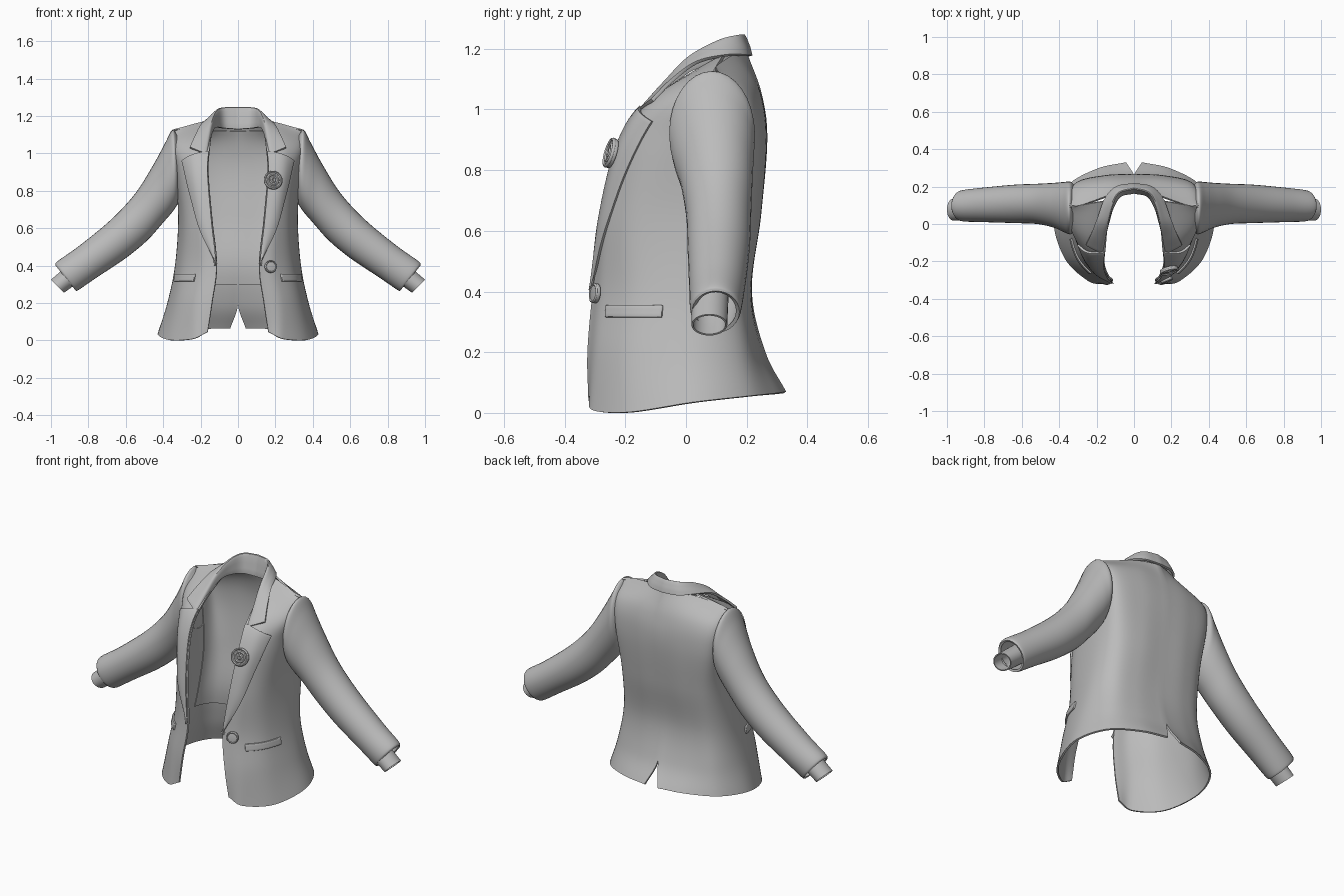
import bpy, math
from mathutils import Vector

cube = bpy.data.objects.get("Cube")
if cube:
    bpy.data.objects.remove(cube, do_unlink=True)

GREY = (0.5, 0.5, 0.5, 1.0)
cloth = bpy.data.materials.new("grey cloth")
cloth.use_nodes = True
cloth.diffuse_color = GREY
cloth.node_tree.nodes["Principled BSDF"].inputs["Base Color"].default_value = GREY


def spline(points, t):
    """Smooth curve through points, one unit of t per point."""
    last = len(points) - 1
    t = max(0.0, min(last, t))
    i = min(int(t), last - 1)
    f = t - i
    b, c = Vector(points[i]), Vector(points[i + 1])
    a = Vector(points[i - 1]) if i > 0 else 2 * b - c
    d = Vector(points[i + 2]) if i + 2 <= last else 2 * c - b
    return 0.5 * (2 * b + (c - a) * f + (2 * a - 5 * b + 4 * c - d) * f * f
                  + (3 * b - a - 3 * c + d) * f ** 3)


def finish(obj):
    """Apply the modifiers, smooth the shading and colour the part."""
    bpy.ops.object.select_all(action="DESELECT")
    obj.select_set(True)
    bpy.context.view_layer.objects.active = obj
    for mod in list(obj.modifiers):
        bpy.ops.object.modifier_apply(modifier=mod.name)
    bpy.ops.object.shade_smooth_by_angle(angle=math.radians(45))
    obj.data.materials.clear()
    obj.data.materials.append(cloth)


def sheet(name, func, nu, nv, thick, wrap=False, round_edge=0):
    """Grid of func(s, t), with s and t from 0 to 1, thickened and mirrored."""
    cols = nu if wrap else nu + 1
    verts = [func(i / nu, j / nv) for j in range(nv + 1) for i in range(cols)]
    faces = []
    for j in range(nv):
        for i in range(nu):
            k = (i + 1) % cols
            faces.append((j * cols + i, j * cols + k, (j + 1) * cols + k, (j + 1) * cols + i))
    mesh = bpy.data.meshes.new(name)
    mesh.from_pydata(verts, [], faces)
    obj = bpy.data.objects.new(name, mesh)
    bpy.context.collection.objects.link(obj)
    obj.modifiers.new("mirror", "MIRROR").merge_threshold = 0.002
    solid = obj.modifiers.new("thickness", "SOLIDIFY")
    solid.thickness, solid.offset = thick, -1
    if round_edge:
        bevel = obj.modifiers.new("rounding", "BEVEL")
        bevel.width, bevel.segments, bevel.angle_limit = round_edge, 2, math.radians(50)
    finish(obj)


# Body columns, hem to shoulder, from the front edge round to the back seam
COLUMNS = [
    [(.163, -.322, .045), (.14, -.325, .2), (.115, -.308, .4), (.14, -.28, .65),
     (.16, -.215, .9), (.15, -.11, 1.04), (.13, .125, 1.185)],
    [(.245, -.305, .008), (.24, -.285, .2), (.207, -.268, .4), (.22, -.245, .65),
     (.25, -.18, .9), (.25, -.08, 1.05), (.21, .113, 1.165)],
    [(.37, -.185, .003), (.335, -.17, .2), (.3, -.155, .4), (.29, -.14, .65),
     (.318, -.07, .9), (.335, -.015, 1.04), (.29, .1, 1.143)],
    [(.43, .02, .035), (.378, .03, .2), (.337, .05, .4), (.32, .08, .65),
     (.335, .09, .9), (.343, .09, 1.05), (.349, .1, 1.127)],
    [(.36, .2, .055), (.32, .18, .2), (.285, .17, .4), (.28, .2, .65),
     (.312, .218, .9), (.325, .188, 1.05), (.29, .1, 1.143)],
    [(.2, .295, .065), (.18, .24, .2), (.16, .21, .4), (.15, .243, .65),
     (.16, .26, .9), (.16, .236, 1.06), (.12, .16, 1.182)],
    [(.043, .33, .07), (0, .262, .2), (0, .217, .4), (0, .247, .65),
     (0, .268, .9), (0, .25, 1.05), (0, .203, 1.182)],
]


def body(u, v):
    p = spline([spline(c, v) for c in COLUMNS], u)
    p.x = max(p.x, 0)
    return p


def over(u, v, lift):
    """Point held off the body surface along its normal."""
    e = 0.02
    du = body(u + e, v) - body(u - e, v)
    dv = body(u, v + e) - body(u, v - e)
    return body(u, v) + du.cross(dv).normalized() * lift


sheet("jacket_body", lambda s, t: body(6 * s, 6 * t), 42, 42, 0.01)


# Lining inside the back
def lining(s, t):
    p = over(3.2 + 2.8 * s, 1.55 + 4.0 * t, -0.014)
    if s == 1:
        p.x = 0
    return p


sheet("back_lining", lining, 20, 24, 0.004)

# Lapels: width in body columns, widening up to the notch
LAPEL = [(0.03, 2.05), (0.85, 2.8), (1.25, 3.55), (1.5, 4.35)]


def lapel(s, t):
    outer = spline([(w, v, 0) for w, v in LAPEL], 3 * t)
    inner_v = 2.0 + 2.75 * t
    return over(outer.x * s, inner_v + (outer.y - inner_v) * s, 0.009 + 0.006 * math.sin(math.pi * s))


sheet("lapel", lapel, 14, 32, 0.012, round_edge=0.003)

# Collar stations, notch to back centre: outer edge, fold, inner edge
OUTER = [(.257, -.115, 1.035), (.228, -.05, 1.1), (.195, .035, 1.16),
         (.155, .14, 1.182), (.095, .202, 1.18), (0, .219, 1.178)]
FOLD = [(.175, -.155, 1.002), (.158, -.075, 1.09), (.14, .005, 1.172),
        (.115, .1, 1.226), (.078, .165, 1.243), (0, .187, 1.245)]
INNER = [(.16, -.135, 1.0), (.148, -.06, 1.07), (.128, .02, 1.13),
         (.108, .085, 1.14), (.07, .145, 1.135), (0, .162, 1.13)]


def collar(s, t):
    o, f, i = (spline(line, 5 * s) for line in (OUTER, FOLD, INNER))
    bulge = (o + f) / 2 + Vector((o.x - i.x, o.y - i.y, 0.03)) * 0.1
    p = spline([o, bulge, f, i], 3 * t)
    if s == 1:
        p.x = 0
    return p


sheet("collar", collar, 30, 12, 0.012, round_edge=0.004)


# Tubes: each ring has a top x, top z, bottom x, bottom z, near y and far y
def tube(rings):
    def func(s, t):
        pos = (len(rings) - 1) * t
        a = spline([(r[0], 0, r[1]) for r in rings], pos)
        b = spline([(r[2], 0, r[3]) for r in rings], pos)
        y = spline([(r[4], r[5], 0) for r in rings], pos)
        ang = 2 * math.pi * s
        p = (a + b) / 2 + (a - b) / 2 * math.cos(ang)
        p.y = (y.x + y.y) / 2 - (y.y - y.x) / 2 * math.sin(ang)
        return p
    return func


SLEEVE = [
    (.325, 1.1, .312, .77, -.035, .205), (.352, 1.125, .326, .725, -.055, .226),
    (.39, 1.055, .352, .685, -.045, .225), (.455, .935, .4, .63, -.02, .22),
    (.55, .785, .485, .535, 0, .215), (.68, .645, .6, .44, .005, .21),
    (.85, .505, .75, .34, .01, .195), (.963, .425, .845, .275, .013, .183),
    (.977, .402, .866, .264, .02, .176),
]
CUFF = [(.89, .42, .82, .34, .018, .14), (.945, .372, .875, .295, .018, .138),
        (1.0, .325, .93, .255, .018, .136)]
sheet("sleeve", tube(SLEEVE), 32, 48, 0.012, wrap=True)
sheet("shirt_cuff", tube(CUFF), 28, 6, 0.006, wrap=True)

# Pocket welts
sheet("pocket_welt", lambda s, t: over(1.15 + 1.27 * s, 1.59 + 0.2 * t, 0.009),
      16, 3, 0.014, round_edge=0.004)


# Buttons on the left front, facing along the body normal
def button(name, u, v, lift, radius, rings):
    spot = over(u, v, lift)
    out = (spot - body(u, v)).normalized()
    turn = out.to_track_quat("Z", "Y").to_euler()
    bpy.ops.mesh.primitive_cylinder_add(vertices=32, radius=radius, depth=0.016,
                                        location=spot, rotation=turn)
    disc = bpy.context.object
    disc.name = name
    bevel = disc.modifiers.new("rounding", "BEVEL")
    bevel.width, bevel.segments = 0.005, 3
    finish(disc)
    for n, share in enumerate(rings):
        bpy.ops.mesh.primitive_torus_add(
            major_radius=radius * share, minor_radius=radius * 0.12, major_segments=32,
            minor_segments=8, location=spot + out * 0.007, rotation=turn)
        bpy.context.object.name = f"{name}_ring_{n + 1}"
        finish(bpy.context.object)


button("lapel_rosette", 0.27, 3.77, 0.022, 0.05, (0.9, 0.55, 0.2))
button("front_button", 0.6, 1.97, 0.01, 0.033, (0.88,))
